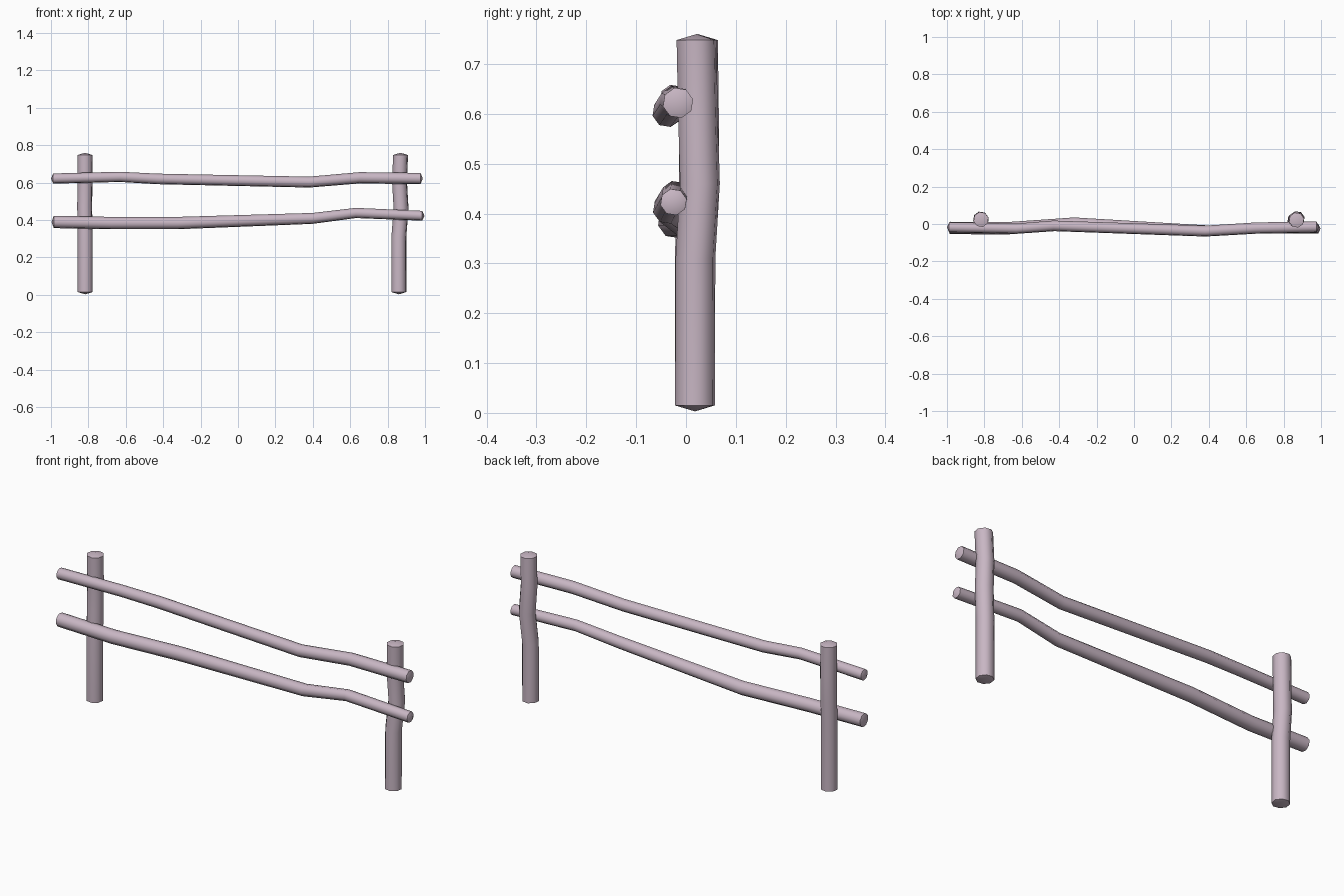
import bpy, bmesh, math
from mathutils import Vector

if "Cube" in bpy.data.objects:
    bpy.data.objects.remove(bpy.data.objects["Cube"])

wood = bpy.data.materials.new("wood")
wood.diffuse_color = (0.58, 0.47, 0.55, 1)
wood.use_nodes = True
wood.node_tree.nodes["Principled BSDF"].inputs["Base Color"].default_value = wood.diffuse_color
SIDES = 8


def log(name, rings, axis, tip=0.012):
    """Bent round log: rings of (x, y, z, radius), with shallow pointed ends."""
    bm = bmesh.new()
    u = Vector((0, 1, 0))
    v = Vector((0, 0, 1)) if axis.x else Vector((-1, 0, 0))
    loops = []
    for x, y, z, r in rings:
        loop = []
        for i in range(SIDES):
            a = 2 * math.pi * (i + 0.3) / SIDES
            loop.append(bm.verts.new(Vector((x, y, z)) + r * (math.cos(a) * u + math.sin(a) * v)))
        loops.append(loop)
    for a, b in zip(loops, loops[1:]):
        for i in range(SIDES):
            j = (i + 1) % SIDES
            bm.faces.new((a[i], a[j], b[j], b[i]))
    for loop, ring, s in ((loops[0], rings[0], -1), (loops[-1], rings[-1], 1)):
        point = bm.verts.new(Vector(ring[:3]) + axis * tip * s)
        for i in range(SIDES):
            bm.faces.new((loop[i], loop[(i + 1) % SIDES], point))
    bmesh.ops.recalc_face_normals(bm, faces=bm.faces)
    me = bpy.data.meshes.new(name)
    bm.to_mesh(me)
    bm.free()
    me.materials.append(wood)
    ob = bpy.data.objects.new(name, me)
    bpy.context.collection.objects.link(ob)
    ob.select_set(True)
    bpy.context.view_layer.objects.active = ob
    bpy.ops.object.shade_smooth_by_angle(angle=math.radians(46))
    ob.select_set(False)


X, Z = Vector((1, 0, 0)), Vector((0, 0, 1))

# Upright posts
log("left_post", [(-0.817, 0.018, 0.015, 0.041), (-0.817, 0.018, 0.33, 0.041),
                  (-0.820, 0.026, 0.47, 0.041), (-0.818, 0.026, 0.60, 0.041),
                  (-0.818, 0.024, 0.748, 0.041)], Z)
log("right_post", [(0.860, 0.018, 0.015, 0.041), (0.860, 0.019, 0.31, 0.041),
                   (0.872, 0.028, 0.46, 0.041), (0.864, 0.024, 0.60, 0.041),
                   (0.869, 0.021, 0.748, 0.041)], Z)

# Horizontal rails
log("upper_rail", [(-0.988, -0.018, 0.622, 0.028), (-0.63, -0.025, 0.631, 0.028),
                   (-0.43, -0.010, 0.620, 0.029), (0.38, -0.038, 0.603, 0.030),
                   (0.65, -0.022, 0.626, 0.031), (0.976, -0.016, 0.622, 0.031)], X)
log("lower_rail", [(-0.985, -0.021, 0.390, 0.034), (-0.68, -0.023, 0.384, 0.034),
                   (-0.32, 0.002, 0.384, 0.034), (0.40, -0.037, 0.409, 0.030),
                   (0.63, -0.022, 0.438, 0.028), (0.985, -0.025, 0.423, 0.027)], X)
